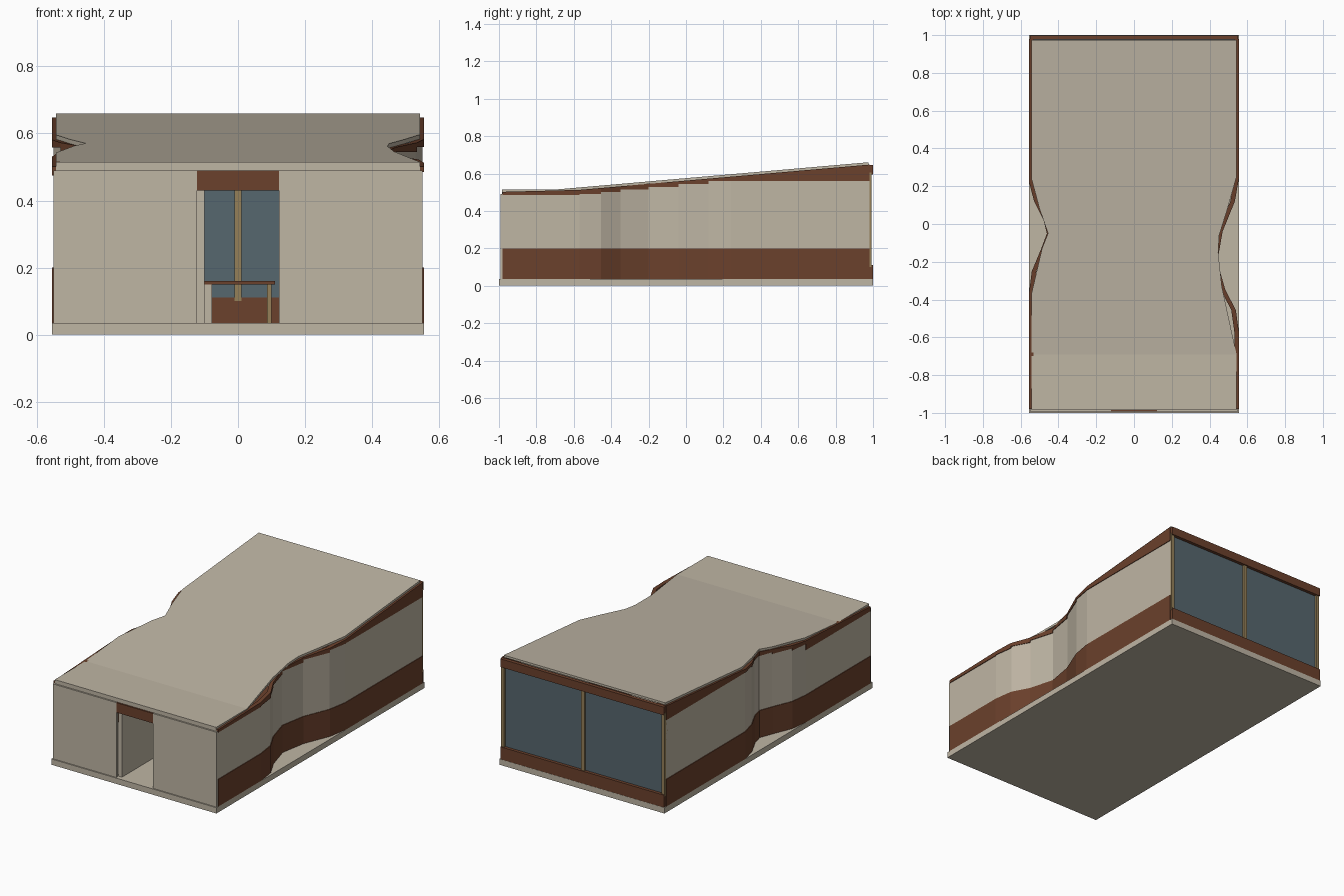
import bpy, bmesh

if "Cube" in bpy.data.objects:
    bpy.data.objects.remove(bpy.data.objects["Cube"])


def material(name, rgb):
    m = bpy.data.materials.new(name)
    m.diffuse_color = (*rgb, 1)
    m.use_nodes = True
    m.node_tree.nodes["Principled BSDF"].inputs["Base Color"].default_value = m.diffuse_color
    return m


BEIGE = material("warm_plaster", (0.52, 0.465, 0.372))
BROWN = material("brown_timber", (0.147, 0.052, 0.025))
TAN = material("tan_wood", (0.30, 0.216, 0.098))
GLASS = material("blue_grey_glass", (0.094, 0.135, 0.158))


def finish(name, bm, *mats):
    bmesh.ops.recalc_face_normals(bm, faces=bm.faces)
    me = bpy.data.meshes.new(name)
    bm.to_mesh(me)
    bm.free()
    for m in mats:
        me.materials.append(m)
    ob = bpy.data.objects.new(name, me)
    bpy.context.collection.objects.link(ob)
    return ob


def prism(bm, bottom, top, index=0):
    """Closed block between two matching loops of points."""
    a = [bm.verts.new(p) for p in bottom]
    b = [bm.verts.new(p) for p in top]
    faces = [bm.faces.new(a[::-1]), bm.faces.new(b)]
    n = len(a)
    for i in range(n):
        j = (i + 1) % n
        faces.append(bm.faces.new((a[i], a[j], b[j], b[i])))
    for f in faces:
        f.material_index = index


def box(name, x, y, z, mat):
    bm = bmesh.new()
    c = [(x[0], y[0]), (x[1], y[0]), (x[1], y[1]), (x[0], y[1])]
    prism(bm, [(*p, z[0]) for p in c], [(*p, z[1]) for p in c])
    return finish(name, bm, mat)


def lerp_path(path, y):
    """x of a (y, x) path at a given y."""
    for (y0, x0), (y1, x1) in zip(path, path[1:]):
        if y <= y1:
            return x0 + (x1 - x0) * (y - y0) / (y1 - y0)
    return path[-1][1]


def roof_z(y):
    return 0.515 + max(0, y + 0.69) * 0.145 / 1.665


FLOOR, THICK = 0.035, 0.013

# Base slab
box("base_slab", (-0.555, 0.555), (-1, 1), (0, FLOOR), BEIGE)

# Sloping roof with pinched sides, built in strips along its length
roof_right = [(-0.985, 0.543), (-0.69, 0.543), (-0.33, 0.465), (-0.15, 0.446),
              (-0.06, 0.451), (0.08, 0.495), (0.25, 0.543), (0.975, 0.543)]
roof_left = [(-0.985, -0.543), (-0.37, -0.543), (-0.13, -0.487), (-0.05, -0.455),
             (0.08, -0.5), (0.24, -0.543), (0.975, -0.543)]
bm = bmesh.new()
rings = []
for y in sorted({p[0] for p in roof_right + roof_left}):
    l, r, z = lerp_path(roof_left, y), lerp_path(roof_right, y), roof_z(y)
    rings.append([bm.verts.new(p) for p in
                  ((l, y, z), (r, y, z), (r, y, z - THICK), (l, y, z - THICK))])
for a, b in zip(rings, rings[1:]):
    for i in range(4):
        j = (i + 1) % 4
        bm.faces.new((a[i], a[j], b[j], b[i]))
bm.faces.new(rings[0])
bm.faces.new(rings[-1])
finish("roof", bm, BEIGE)
box("roof_front_edge", (-0.543, 0.543), (-0.984, -0.974), (0.485, 0.512), BEIGE)


# Curved side walls: timber base, plaster middle, timber band under the roof
def side_wall(name, path, inward):
    bm = bmesh.new()
    for (y0, x0), (y1, x1) in zip(path, path[1:]):
        mid = (y0 + y1) / 2
        split = 0.485 if y1 < -0.5 else 0.56 if y0 > 0.2 else 0.529 + 0.1 * (mid + 0.12)

        def ring(z, grow=0.0):
            o = -grow * inward
            zz = z if callable(z) else lambda y: z
            return [(x0 + o, y0, zz(y0)), (x1 + o, y1, zz(y1)),
                    (x1 + 0.02 * inward, y1, zz(y1)), (x0 + 0.02 * inward, y0, zz(y0))]

        under = lambda y: roof_z(y) - THICK
        prism(bm, ring(FLOOR, 0.004), ring(0.2, 0.004), 1)
        prism(bm, ring(0.2), ring(split), 0)
        prism(bm, ring(split, 0.004), ring(under, 0.004), 1)
    finish(name, bm, BEIGE, BROWN)


side_wall("right_wall", [(-0.98, 0.551), (-0.57, 0.551), (-0.455, 0.535), (-0.35, 0.48),
                         (-0.2, 0.437), (-0.04, 0.465), (0.12, 0.53), (0.24, 0.551),
                         (0.98, 0.551)], -1)
side_wall("left_wall", [(-0.98, -0.551), (-0.36, -0.551), (-0.25, -0.537), (-0.13, -0.487),
                        (-0.05, -0.457), (0.02, -0.475), (0.12, -0.525), (0.22, -0.551),
                        (0.98, -0.551)], 1)

# Front wall with open doorway
for side, s in (("left", -1), ("right", 1)):
    x = sorted((s * 0.123, s * 0.55))
    box(f"front_wall_{side}", x, (-0.993, -0.975), (FLOOR, 0.49), BEIGE)
box("door_lintel", (-0.123, 0.123), (-0.993, -0.975), (0.43, 0.49), BROWN)

# Inner partition beside the doorway
box("partition", (-0.123, -0.1), (-0.972, -0.35), (FLOOR, 0.49), BEIGE)

# Table inside
box("table_top", (-0.1, 0.11), (-0.1, 0.25), (0.15, 0.16), BROWN)
box("table_side", (-0.1, -0.078), (-0.1, 0.25), (FLOOR, 0.15), BEIGE)
for i, y in enumerate((-0.08, 0.22)):
    box(f"table_leg_{i}", (0.086, 0.1), (y, y + 0.014), (FLOOR, 0.15), TAN)

# Back window with timber bands and posts
box("back_glass", (-0.54, 0.54), (0.972, 0.98), (0.1, 0.61), GLASS)
box("back_lower_band", (-0.55, 0.55), (0.968, 0.999), (FLOOR, 0.11), BROWN)
box("back_upper_band", (-0.55, 0.55), (0.976, 0.999), (0.595, 0.645), BROWN)
for name, x in (("left", -0.54), ("middle", 0), ("right", 0.54)):
    box(f"back_post_{name}", (x - 0.011, x + 0.011), (0.965, 0.992), (0.1, 0.605), TAN)
